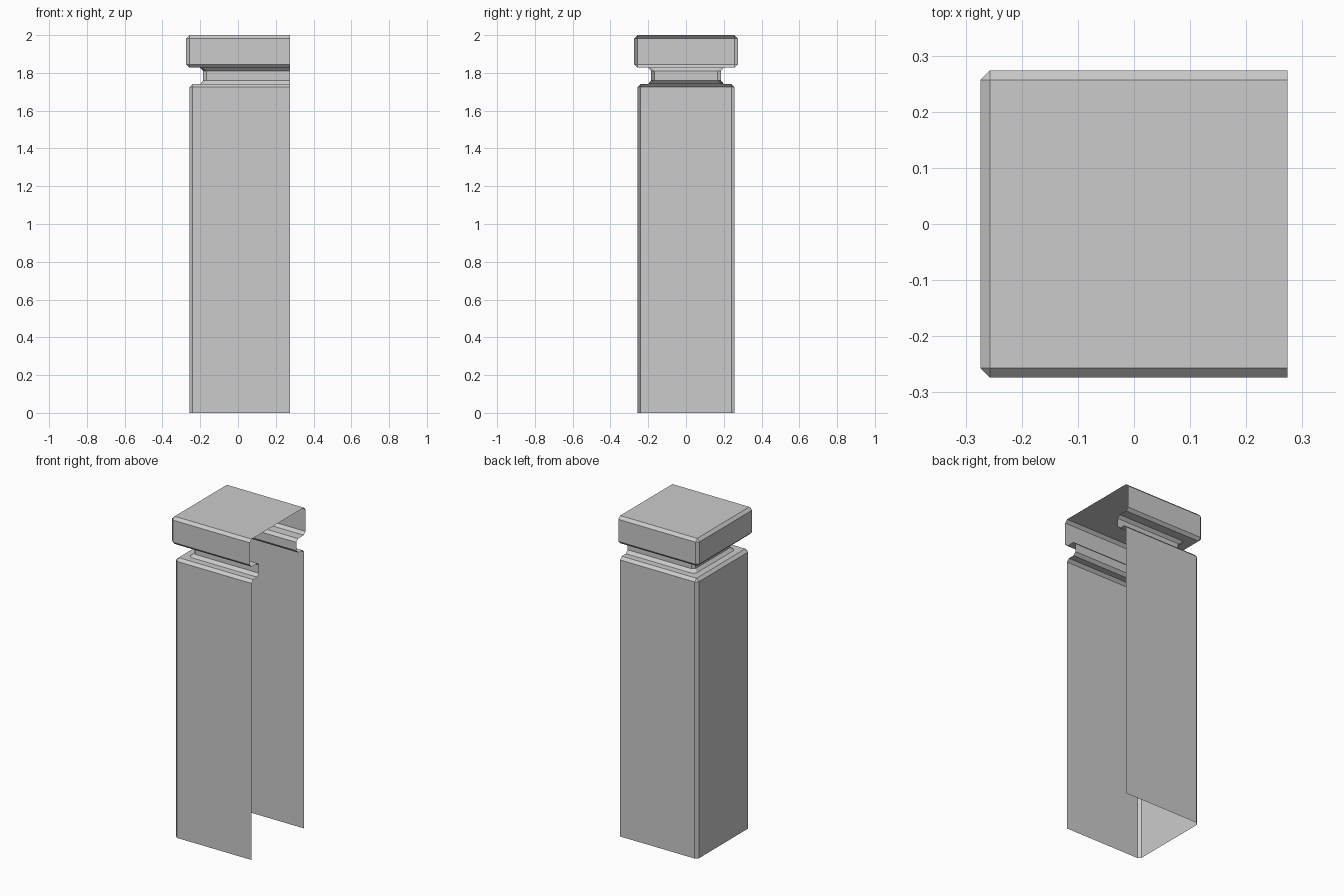
import bpy
import bmesh

if "Cube" in bpy.data.objects:
    bpy.data.objects.remove(bpy.data.objects["Cube"])

X_OPEN = 0.274   # the shell is cut open on this side
C = 0.017        # chamfer width


def ring(bm, half, z, cut):
    """U-shaped outline, open towards +x, with chamfered corners."""
    h = half
    pts = [(X_OPEN, -h), (-h + cut, -h), (-h, -h + cut),
           (-h, h - cut), (-h + cut, h), (X_OPEN, h)]
    return [bm.verts.new((x, y, z)) for x, y in pts]


def shell(name, profile, close_top=False):
    bm = bmesh.new()
    rings = [ring(bm, *p) for p in profile]
    for a, b in zip(rings, rings[1:]):
        for i in range(len(a) - 1):
            bm.faces.new((a[i + 1], a[i], b[i], b[i + 1]))
    if close_top:
        bm.faces.new(rings[-1])
    bmesh.ops.remove_doubles(bm, verts=bm.verts, dist=1e-5)
    for f in bm.faces:                      # face outwards
        c = f.calc_center_median()
        f.normal_update()
    # winding runs clockwise from above, so flip sides and keep the top upward
    bmesh.ops.recalc_face_normals(bm, faces=bm.faces)
    left = min(bm.faces, key=lambda f: f.calc_center_median().x)
    if left.normal.x > 0:
        bmesh.ops.reverse_faces(bm, faces=bm.faces)
    mesh = bpy.data.meshes.new(name)
    bm.to_mesh(mesh)
    bm.free()
    obj = bpy.data.objects.new(name, mesh)
    bpy.context.collection.objects.link(obj)
    return obj


# Half width, height and corner cut, from the foot to the flat cap
pillar_profile = [
    # shaft with chamfered shoulder
    (0.258, 0.0, C), (0.258, 1.724, C), (0.241, 1.741, 0),
    # recessed neck with sloped fillets
    (0.201, 1.741, C), (0.184, 1.759, C), (0.184, 1.811, C), (0.201, 1.828, C),
    # overhanging cap
    (0.257, 1.828, 0), (0.274, 1.845, C), (0.274, 1.983, C), (0.257, 2.0, 0),
]
shell("half_pillar", pillar_profile, close_top=True)
